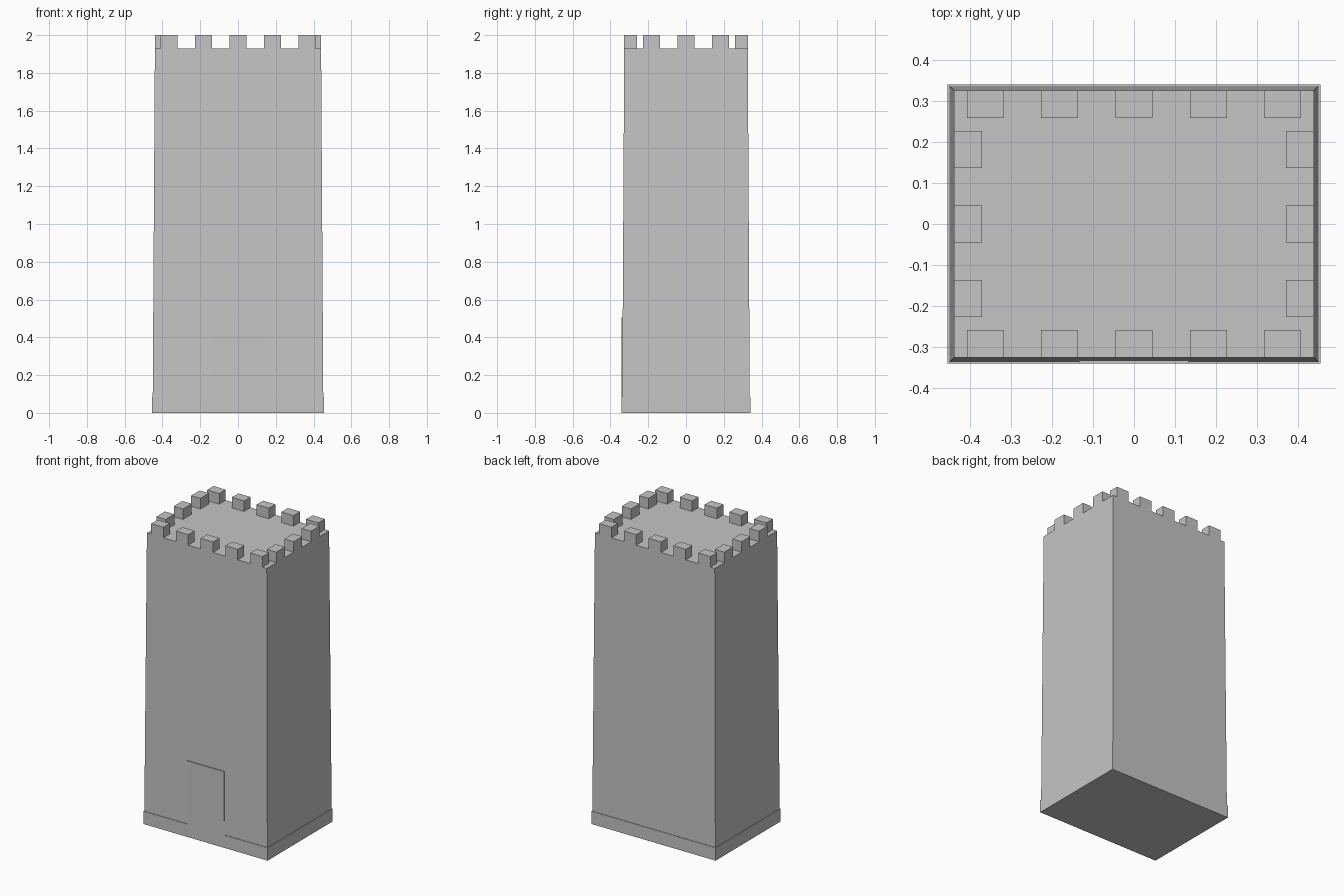
import bpy
import bmesh

cube = bpy.data.objects.get("Cube")
if cube:
    bpy.data.objects.remove(cube, do_unlink=True)

# Single stone colour
GREY = (0.56, 0.56, 0.56, 1.0)
stone = bpy.data.materials.new("grey_stone")
stone.use_nodes = True
stone.diffuse_color = GREY
stone.node_tree.nodes["Principled BSDF"].inputs["Base Color"].default_value = GREY


def block(name, x, y, z0, z1, top=None):
    """Box from ranges x and y; top gives half sizes for a tapered upper face."""
    bm = bmesh.new()
    bmesh.ops.create_cube(bm, size=1)
    for v in bm.verts:
        upper = v.co.z > 0
        v.co.x = x[v.co.x > 0]
        v.co.y = y[v.co.y > 0]
        if upper and top:
            v.co.x = top[0] if v.co.x > 0 else -top[0]
            v.co.y = top[1] if v.co.y > 0 else -top[1]
        v.co.z = z1 if upper else z0
    mesh = bpy.data.meshes.new(name)
    bm.to_mesh(mesh)
    bm.free()
    mesh.materials.append(stone)
    obj = bpy.data.objects.new(name, mesh)
    bpy.context.collection.objects.link(obj)
    return obj


TOP_X, TOP_Y, ROOF, PEAK = 0.44, 0.327, 1.93, 2.0
BASE_X, BASE_Y = 0.456, 0.341
DEPTH, HALF, STEP = 0.068, 0.045, 0.182

# Plinth and tapered shaft
block("plinth", (-BASE_X, BASE_X), (-BASE_Y, BASE_Y), 0, 0.085)
block("tower_shaft", (-0.452, 0.452), (-0.338, 0.338), 0, ROOF, (TOP_X, TOP_Y))

# Thin door slab flush with the plinth front
block("door", (-0.135, 0.135), (-BASE_Y, -0.332), 0, 0.505)

# Battlements: five along the front and back, three along each side
for side, label in ((-1, "front"), (1, "back")):
    edge = sorted((side * TOP_Y, side * (TOP_Y - DEPTH)))
    for i in range(-2, 3):
        c = i * STEP
        block(f"{label}_merlon_{i + 3}", (c - HALF, c + HALF), edge, ROOF, PEAK)

for side, label in ((-1, "right"), (1, "left")):
    edge = sorted((side * TOP_X, side * (TOP_X - DEPTH)))
    for i in range(-1, 2):
        c = i * STEP
        block(f"{label}_merlon_{i + 2}", edge, (c - HALF, c + HALF), ROOF, PEAK)
